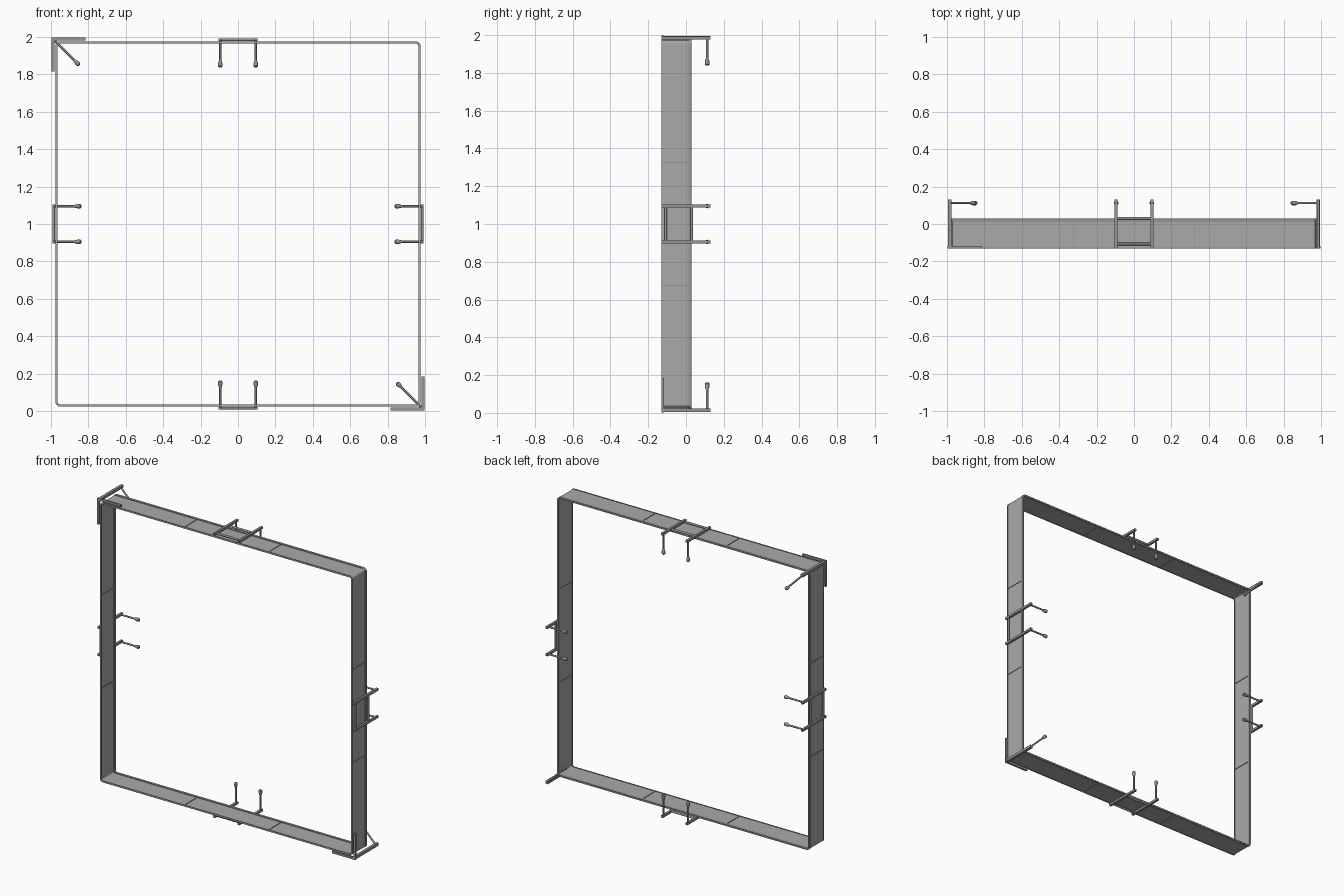
import bpy, bmesh, math
from mathutils import Vector, Matrix

cube = bpy.data.objects.get("Cube")
if cube:
    bpy.data.objects.remove(cube)


def material(name, v):
    m = bpy.data.materials.new(name)
    m.use_nodes = True
    m.diffuse_color = (v, v, v, 1)
    m.node_tree.nodes["Principled BSDF"].inputs["Base Color"].default_value = (v, v, v, 1)
    return m


GREY = material("panel grey", 0.4)
STEEL = material("steel grey", 0.3)
CENTRE = Vector((0, 0, 1))


def finish(name, bm, mat, turn=0, smooth=False):
    """Turn the mesh about the middle of the frame and make an object of it."""
    bm.transform(Matrix.Translation(CENTRE) @ Matrix.Rotation(math.radians(turn), 4, 'Y'))
    bmesh.ops.recalc_face_normals(bm, faces=bm.faces)
    me = bpy.data.meshes.new(name)
    bm.to_mesh(me)
    bm.free()
    me.materials.append(mat)
    ob = bpy.data.objects.new(name, me)
    bpy.context.collection.objects.link(ob)
    if smooth:
        bpy.ops.object.select_all(action='DESELECT')
        ob.select_set(True)
        bpy.context.view_layer.objects.active = ob
        bpy.ops.object.shade_smooth_by_angle(angle=math.radians(40))


def box(bm, lo, hi):
    lo, hi = Vector(lo), Vector(hi)
    m = Matrix.Translation((lo + hi) / 2) @ Matrix.Diagonal((*(hi - lo), 1))
    bmesh.ops.create_cube(bm, size=1, matrix=m)


def rod(bm, a, b, r, r2=None, sides=12):
    a, b = Vector(a), Vector(b)
    d = b - a
    m = Matrix.Translation((a + b) / 2) @ d.to_track_quat('Z', 'Y').to_matrix().to_4x4()
    bmesh.ops.create_cone(bm, cap_ends=True, segments=sides, radius1=r,
                          radius2=r if r2 is None else r2, depth=d.length, matrix=m)


def rounded_square(half, r, steps=4):
    pts = []
    for q in range(4):
        a0 = math.radians(90 * q)
        c = Matrix.Rotation(a0, 2) @ Vector((half - r, half - r))
        for i in range(steps + 1):
            a = a0 + math.radians(90) * i / steps
            pts.append((c.x + r * math.cos(a), c.y + r * math.sin(a)))
    return pts


def ring(name, inner, outer, y0, y1, mat):
    """Square hoop with rounded corners, running from y0 to y1."""
    bm = bmesh.new()
    loops = []
    for half, y in ((inner, y0), (outer, y0), (outer, y1), (inner, y1)):
        r = 0.012 + half - inner
        loops.append([bm.verts.new((x, y, z)) for x, z in rounded_square(half, r)])
    n = len(loops[0])
    for k in range(4):
        a, b = loops[k], loops[(k + 1) % 4]
        for i in range(n):
            j = (i + 1) % n
            bm.faces.new((a[i], a[j], b[j], b[i]))
    finish(name, bm, mat)


# Frame: thin panel hoop with a front lip and a back rail
ring("frame_panel", 0.968, 0.972, -0.13, 0.03, GREY)
ring("front_lip", 0.964, 0.976, -0.13, -0.126, STEEL)
ring("back_rail", 0.964, 0.976, 0.012, 0.029, STEEL)

# Joint ribs at the thirds of each side
for side, turn in (("top", 0), ("left", 90), ("bottom", 180), ("right", 270)):
    bm = bmesh.new()
    for x in (-0.325, 0.325):
        box(bm, (x - 0.002, -0.128, 0.964), (x + 0.002, 0.028, 0.976))
    finish(side + "_joint_ribs", bm, STEEL, turn)


def finger(bm, start, end):
    """Hooked arm ending in a padded tip."""
    start, end = Vector(start), Vector(end)
    d = (end - start).normalized()
    rod(bm, start, end - d * 0.02, 0.006)
    rod(bm, end - d * 0.04, end - d * 0.02, 0.006, 0.012)
    rod(bm, end - d * 0.02, end - d * 0.006, 0.012)
    rod(bm, end - d * 0.006, end, 0.012, 0.006)


# Side clamps: two legs, two cross bars and two fingers
for side, turn in (("top", 0), ("left", 90), ("bottom", 180), ("right", 270)):
    bm = bmesh.new()
    for s in (-1, 1):
        x = 0.095 * s
        box(bm, (x - 0.008, -0.13, 0.978), (x + 0.008, 0.13, 0.993))
        finger(bm, (x, 0.112, 0.985), (x, 0.112, 0.838))
    for y in (-0.107, 0.03):
        rod(bm, (-0.095, y, 0.985), (0.095, y, 0.985), 0.007)
    finish(side + "_clamp", bm, STEEL, turn, True)

# Corner clamps on two opposite corners: angle bar, leg and diagonal finger
for side, turn in (("upper_right", 0), ("lower_left", 180)):
    bm = bmesh.new()
    box(bm, (-0.997, -0.13, 0.982), (-0.815, -0.117, 0.997))
    box(bm, (-0.997, -0.13, 0.815), (-0.982, -0.117, 0.997))
    box(bm, (-0.995, -0.13, 0.976), (-0.976, 0.13, 0.995))
    finger(bm, (-0.985, 0.112, 0.985), (-0.848, 0.112, 0.848))
    finish(side + "_corner_clamp", bm, STEEL, turn, True)
